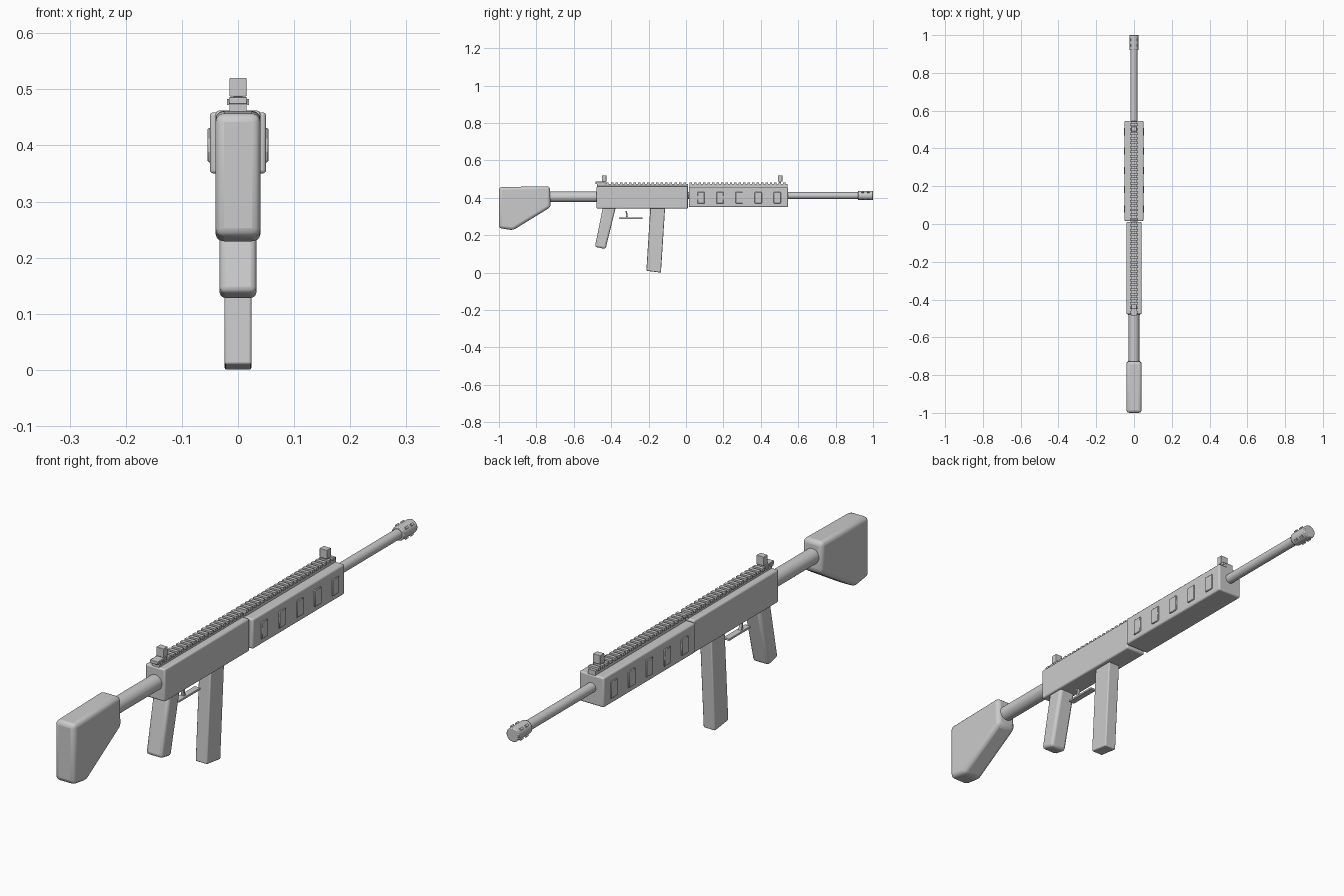
import bpy, bmesh, math
from mathutils import Matrix

if "Cube" in bpy.data.objects:
    bpy.data.objects.remove(bpy.data.objects["Cube"])


def finish(name, bm, bevel=0.0, segments=3):
    bmesh.ops.recalc_face_normals(bm, faces=bm.faces)
    mesh = bpy.data.meshes.new(name)
    bm.to_mesh(mesh)
    bm.free()
    ob = bpy.data.objects.new(name, mesh)
    bpy.context.collection.objects.link(ob)
    bpy.ops.object.select_all(action='DESELECT')
    ob.select_set(True)
    bpy.context.view_layer.objects.active = ob
    if bevel:
        m = ob.modifiers.new("Bevel", 'BEVEL')
        m.width, m.segments = bevel, segments
        m.limit_method = 'ANGLE'
    bpy.ops.object.shade_smooth_by_angle(angle=math.radians(35))
    return ob


def add_box(bm, x, y, z):
    """Box from (min, max) pairs."""
    size = [b - a for a, b in (x, y, z)]
    mid = [(a + b) / 2 for a, b in (x, y, z)]
    mat = Matrix.Translation(mid) @ Matrix.Diagonal((*size, 1))
    bmesh.ops.create_cube(bm, size=1, matrix=mat)


def box(name, x, y, z, bevel=0.0):
    bm = bmesh.new()
    add_box(bm, x, y, z)
    return finish(name, bm, bevel)


def side_profile(name, pts, half_width, bevel):
    """Extrude a (y, z) outline across x."""
    bm = bmesh.new()
    face = bm.faces.new([bm.verts.new((-half_width, y, z)) for y, z in pts])
    out = bmesh.ops.extrude_face_region(bm, geom=[face])["geom"]
    verts = [v for v in out if isinstance(v, bmesh.types.BMVert)]
    bmesh.ops.translate(bm, verts=verts, vec=(2 * half_width, 0, 0))
    return finish(name, bm, bevel)


def add_tube(bm, r, y0, y1, z, sides=32):
    mat = Matrix.Translation((0, (y0 + y1) / 2, z)) @ Matrix.Rotation(math.pi / 2, 4, 'X')
    bmesh.ops.create_cone(bm, cap_ends=True, segments=sides, radius1=r, radius2=r,
                          depth=y1 - y0, matrix=mat)


def tube(name, r, y0, y1, z, bevel=0.0):
    bm = bmesh.new()
    add_tube(bm, r, y0, y1, z)
    return finish(name, bm, bevel, 2)


# Stock and its tube
side_profile("stock", [(-1, 0.457), (-0.728, 0.462), (-0.724, 0.35),
                       (-0.925, 0.227), (-1, 0.238)], 0.04, 0.015)
tube("stock_tube", 0.028, -0.76, -0.46, 0.405)

# Main body
box("receiver", (-0.04, 0.04), (-0.478, 0.01), (0.343, 0.462), 0.006)
box("handguard", (-0.05, 0.05), (0.015, 0.545), (0.35, 0.459), 0.006)
tube("barrel", 0.018, 0.0, 0.95, 0.412)

# Raised panels on both sides of the handguard
bm = bmesh.new()
for i in range(5):
    y = 0.08 + 0.102 * i
    for s in (-1, 1):
        x = sorted((s * 0.044, s * 0.054))
        add_box(bm, x, (y - 0.019, y + 0.019), (0.37, 0.431))
finish("handguard_panels", bm, 0.002, 1)

# Muzzle device with diagonal port lugs
tube("muzzle_device", 0.025, 0.92, 1.0, 0.412, 0.003)
bm = bmesh.new()
for y in (0.945, 0.975):
    for k in range(4):
        a = math.radians(45 + 90 * k)
        mat = (Matrix.Translation((0, y, 0.412)) @ Matrix.Rotation(a, 4, 'Y')
               @ Matrix.Translation((0, 0, 0.025)) @ Matrix.Diagonal((0.008, 0.014, 0.009, 1)))
        bmesh.ops.create_cube(bm, size=1, matrix=mat)
finish("muzzle_ports", bm)

# Top rail with repeated teeth
for name, y0, y1 in (("rear_rail", -0.475, 0.01), ("front_rail", 0.02, 0.543)):
    bm = bmesh.new()
    add_box(bm, (-0.015, 0.015), (y0, y1), (0.455, 0.475))
    n = round((y1 - y0) / 0.024)
    pitch = (y1 - y0) / n
    for i in range(n):
        y = y0 + pitch * i
        add_box(bm, (-0.02, 0.02), (y, y + pitch * 0.55), (0.472, 0.483))
    finish(name, bm)

# Sights: wide blade on a narrow post
box("rear_sight_base", (-0.016, 0.016), (-0.485, -0.43), (0.474, 0.486), 0.002)
for name, y in (("rear_sight", -0.438), ("front_sight", 0.503)):
    box(name + "_post", (-0.008, 0.008), (y - 0.006, y + 0.006), (0.475, 0.495))
    box(name, (-0.015, 0.015), (y - 0.012, y + 0.012), (0.487, 0.52), 0.002)

# Grip and magazine, both raked
side_profile("grip", [(-0.442, 0.36), (-0.373, 0.36), (-0.43, 0.126), (-0.487, 0.138)],
             0.033, 0.011)
side_profile("magazine", [(-0.19, 0.36), (-0.111, 0.36), (-0.134, 0.0), (-0.212, 0.01)],
             0.024, 0.004)

# Trigger and guard bar
box("trigger_guard", (-0.012, 0.012), (-0.357, -0.232), (0.287, 0.295), 0.002)
side_profile("trigger", [(-0.323, 0.33), (-0.315, 0.33), (-0.313, 0.305), (-0.307, 0.29),
                         (-0.318, 0.29), (-0.321, 0.308)], 0.006, 0.001)
